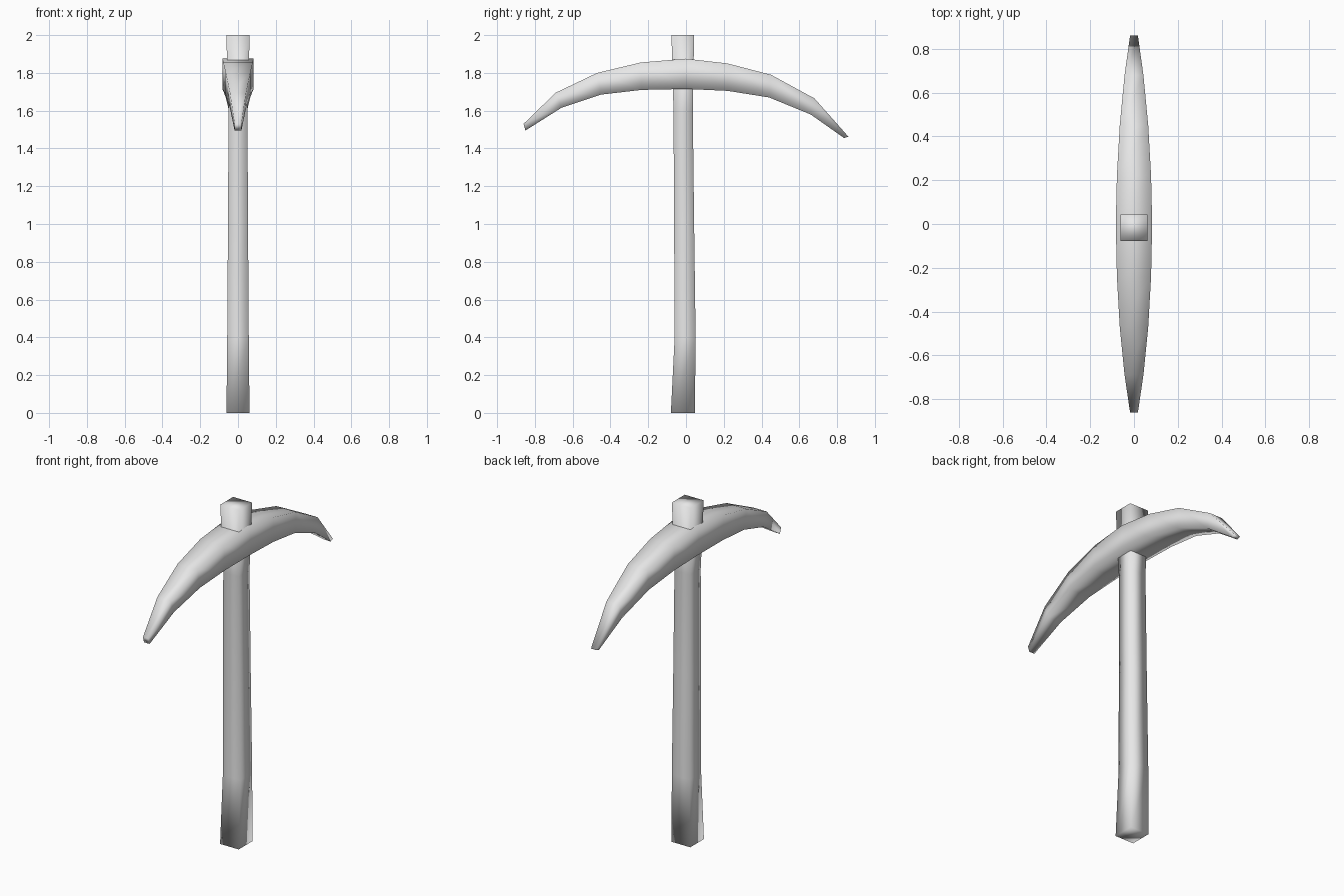
import bpy
import bmesh

cube = bpy.data.objects.get("Cube")
if cube:
    bpy.data.objects.remove(cube, do_unlink=True)

# One plain grey for the whole tool
GREY = (0.8, 0.8, 0.8, 1.0)
grey = bpy.data.materials.new("plain_grey")
grey.use_nodes = True
grey.diffuse_color = GREY
grey.node_tree.nodes["Principled BSDF"].inputs["Base Color"].default_value = GREY


def loft(name, rings):
    """Skin four-cornered rings into a closed, smoothly shaded bar."""
    bm = bmesh.new()
    loops = [[bm.verts.new(p) for p in ring] for ring in rings]
    for a, b in zip(loops, loops[1:]):
        for i in range(4):
            j = (i + 1) % 4
            bm.faces.new((a[i], a[j], b[j], b[i]))
    bm.faces.new(loops[0])
    bm.faces.new(loops[-1])
    bmesh.ops.recalc_face_normals(bm, faces=bm.faces)
    for f in bm.faces:
        f.smooth = True
    mesh = bpy.data.meshes.new(name)
    bm.to_mesh(mesh)
    bm.free()
    mesh.materials.append(grey)
    obj = bpy.data.objects.new(name, mesh)
    bpy.context.collection.objects.link(obj)
    return obj


# Handle: height, half width, front y, back y
handle_stations = [
    (0.0, 0.061, -0.08, 0.047),
    (0.4, 0.057, -0.06, 0.051),
    (1.0, 0.053, -0.063, 0.043),
    (1.6, 0.05, -0.066, 0.036),
    (2.0, 0.062, -0.077, 0.043),
]
loft("handle", [
    [(-w, f, z), (w, f, z), (w, b, z), (-w, b, z)]
    for z, w, f, b in handle_stations
])

# Curved head: half width, upper edge (y, z), lower edge (y, z)
head_stations = [
    (0.018, (-0.86, 1.53), (-0.85, 1.495)),
    (0.043, (-0.69, 1.695), (-0.66, 1.615)),
    (0.065, (-0.47, 1.80), (-0.45, 1.685)),
    (0.078, (-0.24, 1.855), (-0.235, 1.71)),
    (0.083, (0.0, 1.875), (0.0, 1.715)),
    (0.078, (0.22, 1.85), (0.22, 1.705)),
    (0.065, (0.45, 1.79), (0.44, 1.67)),
    (0.043, (0.68, 1.665), (0.66, 1.58)),
    (0.018, (0.86, 1.462), (0.837, 1.455)),
]
loft("pick_head", [
    [(-w, *top), (w, *top), (w, *low), (-w, *low)]
    for w, top, low in head_stations
])
